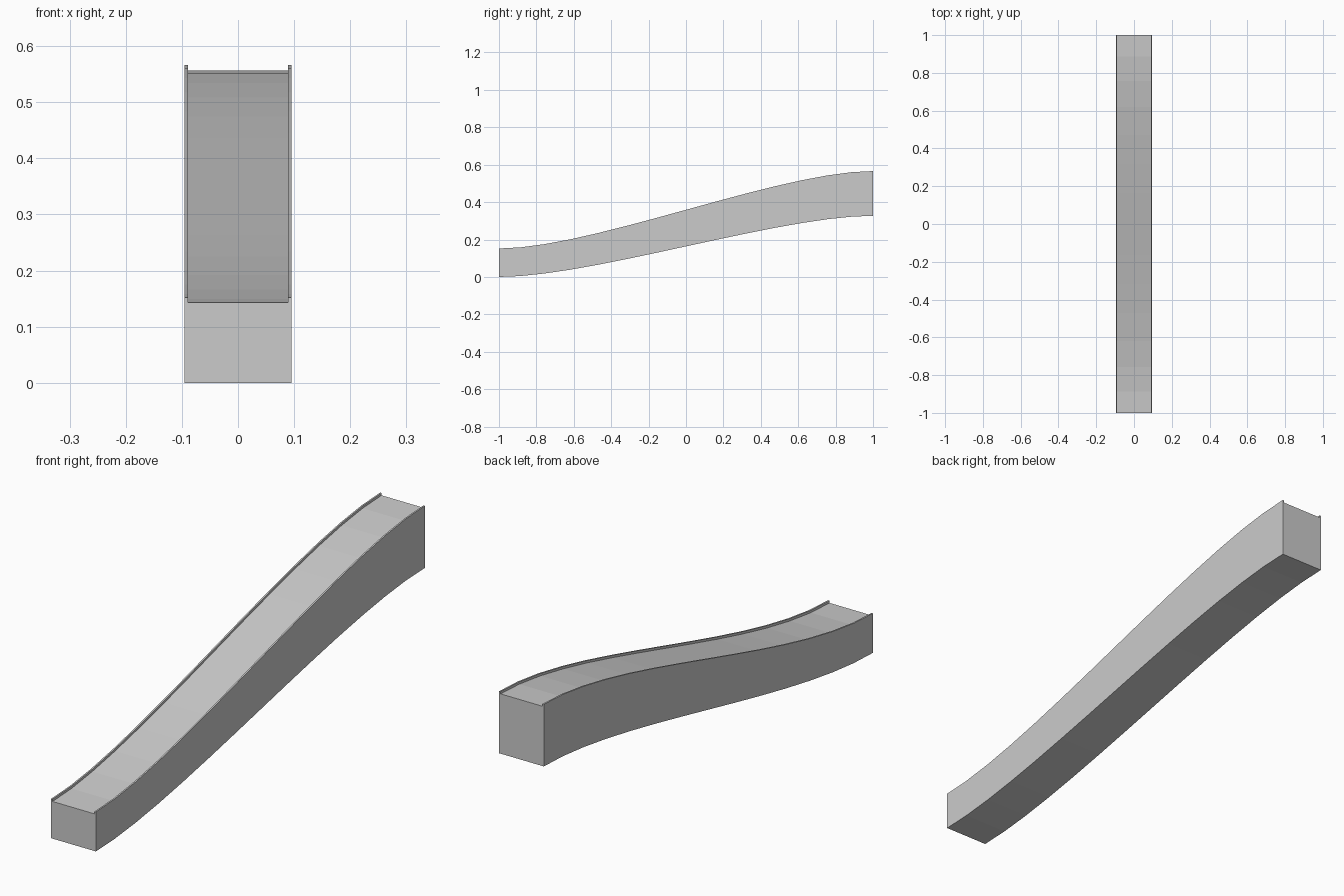
import bpy

if "Cube" in bpy.data.objects:
    bpy.data.objects.remove(bpy.data.objects["Cube"])

grey = bpy.data.materials.new("plain grey")
colour = (0.6, 0.6, 0.6, 1)
grey.diffuse_color = colour
grey.use_nodes = True
grey.node_tree.nodes["Principled BSDF"].inputs["Base Color"].default_value = colour

HALF, INNER, LIP = 0.095, 0.089, 0.009
SEGMENTS, HANDLE = 14, 0.25


def s_curve(t, start, end):
    """Point on a curve that leaves and arrives level: (y, z)."""
    a, b, c = 3 * t * (1 - t) ** 2, 3 * t * t * (1 - t), t ** 3
    return 2 * (HANDLE * a + (1 - HANDLE) * b + c) - 1, start + (end - start) * (b + c)


# Ramp: a trough cross-section swept along the rising curve
verts, faces = [], []
for i in range(SEGMENTS + 1):
    t = i / SEGMENTS
    y, top = s_curve(t, 0.152, 0.566)
    y, base = s_curve(t, 0, 0.327)
    deck = top - LIP
    section = [(-HALF, base), (HALF, base), (HALF, top), (INNER, top),
               (INNER, deck), (-INNER, deck), (-INNER, top), (-HALF, top)]
    verts += [(x, y, z) for x, z in section]

n = len(section)
for i in range(SEGMENTS):
    for j in range(n):
        k = (j + 1) % n
        faces.append((i * n + j, i * n + k, (i + 1) * n + k, (i + 1) * n + j)[::-1])

# End caps
last = SEGMENTS * n
faces += [tuple(range(n)), tuple(last + j for j in reversed(range(n)))]

mesh = bpy.data.meshes.new("curved_ramp")
mesh.from_pydata(verts, [], faces)
mesh.materials.append(grey)
ramp = bpy.data.objects.new("curved_ramp", mesh)
bpy.context.collection.objects.link(ramp)

# Consistent outward faces
bpy.context.view_layer.objects.active = ramp
ramp.select_set(True)
bpy.ops.object.mode_set(mode="EDIT")
bpy.ops.mesh.select_all(action="SELECT")
bpy.ops.mesh.normals_make_consistent(inside=False)
bpy.ops.object.mode_set(mode="OBJECT")
